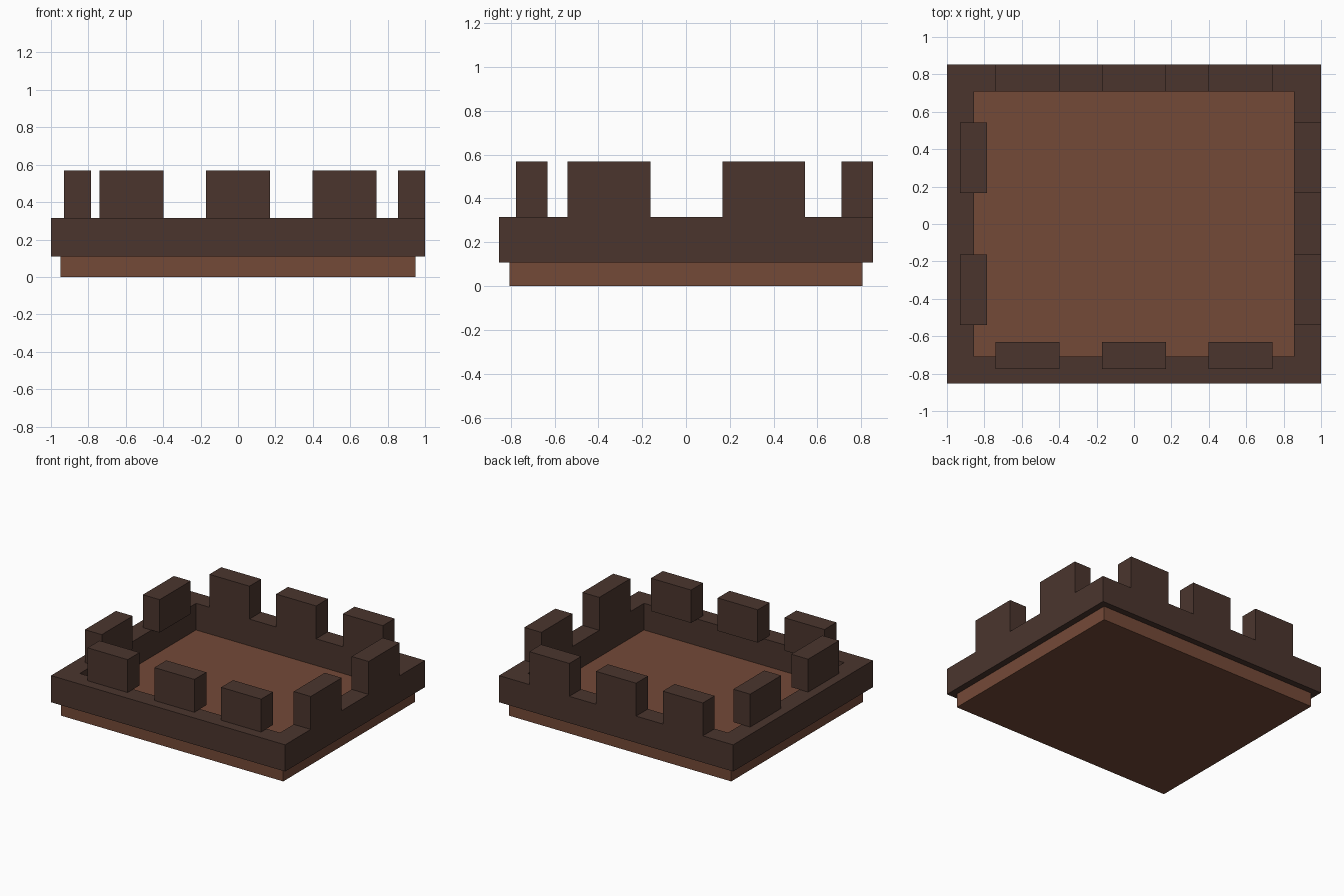
import bpy
import bmesh

if "Cube" in bpy.data.objects:
    bpy.data.objects.remove(bpy.data.objects["Cube"])


def material(name, rgb):
    m = bpy.data.materials.new(name)
    m.diffuse_color = (*rgb, 1)
    m.use_nodes = True
    m.node_tree.nodes["Principled BSDF"].inputs["Base Color"].default_value = m.diffuse_color
    return m


brown = material("warm_brown", (0.175, 0.067, 0.039))
dark = material("dark_brown", (0.070, 0.036, 0.027))


def add_object(name, bm, mat):
    bmesh.ops.recalc_face_normals(bm, faces=bm.faces)
    mesh = bpy.data.meshes.new(name)
    bm.to_mesh(mesh)
    bm.free()
    mesh.materials.append(mat)
    obj = bpy.data.objects.new(name, mesh)
    bpy.context.collection.objects.link(obj)
    return obj


def box(name, x, y, z, mat):
    """Box from (low, high) ranges on each axis."""
    bm = bmesh.new()
    bmesh.ops.create_cube(bm, size=1)
    for v in bm.verts:
        for i, (lo, hi) in enumerate((x, y, z)):
            v.co[i] = lo if v.co[i] < 0 else hi
    return add_object(name, bm, mat)


def frame(name, outer, inner, z, mat):
    """Rectangular ring swept from a four-point wall section."""
    bm = bmesh.new()
    section = [(outer, z[0]), (outer, z[1]), (inner, z[1]), (inner, z[0])]
    loops = [[bm.verts.new((sx * half[0], sy * half[1], h)) for half, h in section]
             for sx, sy in ((-1, -1), (1, -1), (1, 1), (-1, 1))]
    for i in range(4):
        a, b = loops[i], loops[(i + 1) % 4]
        for j in range(4):
            k = (j + 1) % 4
            bm.faces.new((a[j], b[j], b[k], a[k]))
    return add_object(name, bm, mat)


FLOOR, WALL, TOP = 0.108, 0.314, 0.568

# Floor slab and surrounding parapet
box("floor_slab", (-0.95, 0.95), (-0.805, 0.805), (0, FLOOR), brown)
frame("parapet_wall", (1.0, 0.853), (0.855, 0.709), (FLOOR, WALL), dark)

# Battlements along front and back
for i, cx in enumerate((-0.57, 0.0, 0.57)):
    span = (cx - 0.171, cx + 0.171)
    box(f"front_battlement_{i}", span, (-0.776, -0.631), (WALL, TOP), dark)
    box(f"back_battlement_{i}", span, (0.709, 0.853), (WALL, TOP), dark)

# Battlements along left and right
for i, cy in enumerate((-0.352, 0.355)):
    span = (cy - 0.189, cy + 0.189)
    box(f"left_battlement_{i}", (-0.929, -0.785), span, (WALL, TOP), dark)
    box(f"right_battlement_{i}", (0.855, 1.0), span, (WALL, TOP), dark)
